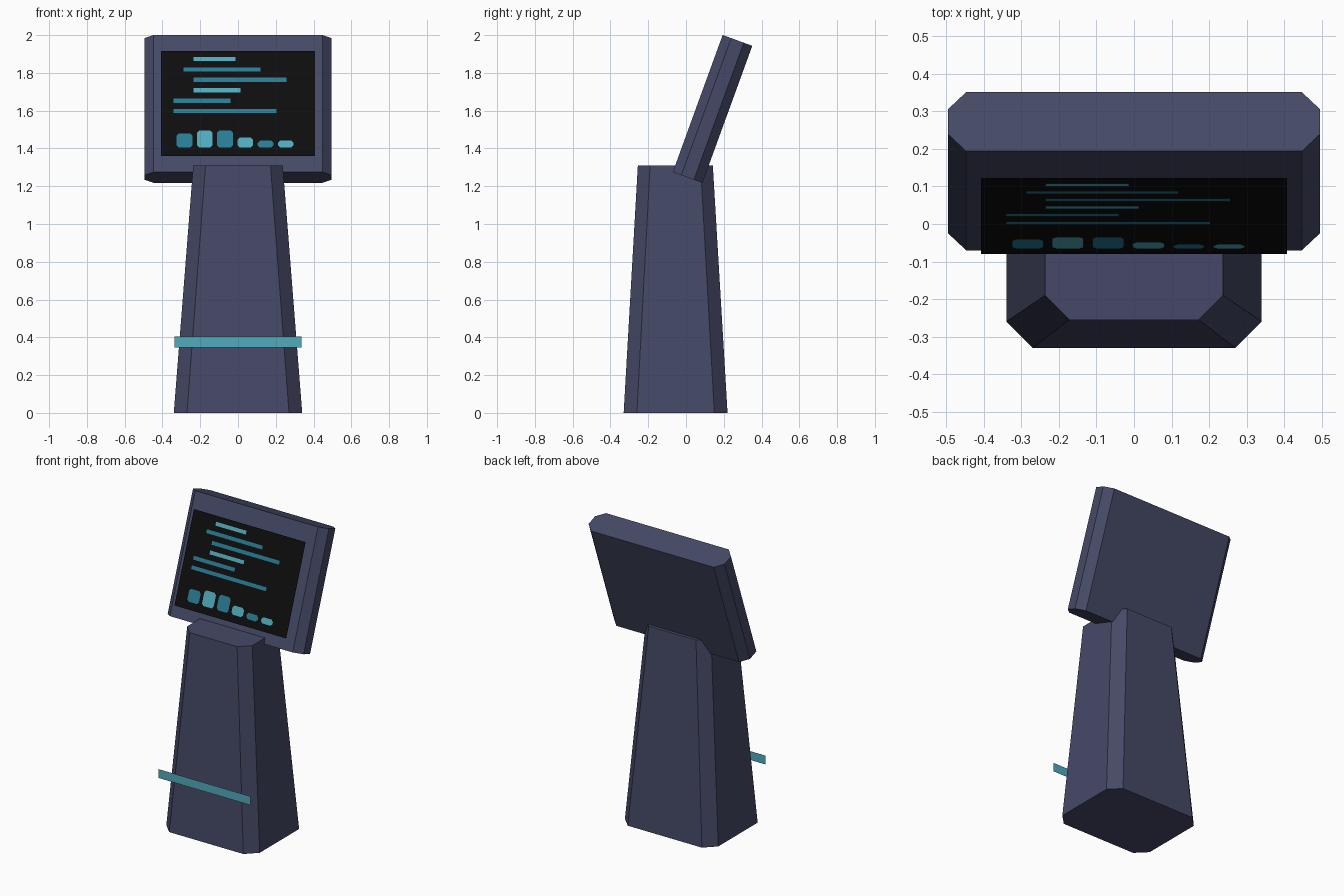
import bpy, bmesh, math
from mathutils import Vector

if "Cube" in bpy.data.objects:
    bpy.data.objects.remove(bpy.data.objects["Cube"])


def srgb(*c):
    return tuple((v / 255 / 12.92) if v < 10 else ((v / 255 + 0.055) / 1.055) ** 2.4 for v in c) + (1,)


def material(name, *rgb):
    m = bpy.data.materials.new(name)
    m.diffuse_color = srgb(*rgb)
    m.use_nodes = True
    m.node_tree.nodes["Principled BSDF"].inputs["Base Color"].default_value = m.diffuse_color
    return m


BODY = material("slate_blue", 69, 73, 102)
BLACK = material("screen_black", 13, 13, 13)
LIGHT = material("light_teal", 81, 171, 188)
DARK = material("dark_teal", 40, 124, 148)


def finish(name, bm, mat, solid=True):
    if solid:
        bmesh.ops.recalc_face_normals(bm, faces=bm.faces[:])
    me = bpy.data.meshes.new(name)
    bm.to_mesh(me)
    bm.free()
    me.materials.append(mat)
    ob = bpy.data.objects.new(name, me)
    bpy.context.collection.objects.link(ob)
    return ob


def chamfered(x0, x1, y0, y1, c):
    """Rectangle outline with cut corners, counter-clockwise."""
    return [(x0 + c, y0), (x1 - c, y0), (x1, y0 + c), (x1, y1 - c),
            (x1 - c, y1), (x0 + c, y1), (x0, y1 - c), (x0, y0 + c)]


def loft(name, lower, upper, mat):
    """Closed solid between two matching rings of points."""
    bm = bmesh.new()
    a = [bm.verts.new(p) for p in lower]
    b = [bm.verts.new(p) for p in upper]
    n = len(a)
    bm.faces.new(a[::-1])
    bm.faces.new(b)
    for i in range(n):
        j = (i + 1) % n
        bm.faces.new((a[i], a[j], b[j], b[i]))
    return finish(name, bm, mat)


def plate(name, points, mat):
    bm = bmesh.new()
    bm.faces.new([bm.verts.new(p) for p in points])
    return finish(name, bm, mat, False)


# Tapered pedestal with cut corners
loft("pedestal",
     [(x, y, 0) for x, y in chamfered(-0.34, 0.34, -0.33, 0.22, 0.07)],
     [(x, y, 1.31) for x, y in chamfered(-0.237, 0.237, -0.255, 0.142, 0.065)], BODY)

# Tilted display housing: cut-corner outline swept along the tilt
TILT = math.radians(20)
UP = Vector((0, math.sin(TILT), math.cos(TILT)))
BACK = Vector((0, math.cos(TILT), -math.sin(TILT)))
base = Vector((0, -0.07, 1.275))
ring = [base + Vector((x, 0, 0)) + BACK * d for x, d in chamfered(-0.495, 0.495, 0, 0.167, 0.048)]
loft("display_housing", ring, [p + UP * 0.772 for p in ring], BODY)


# Screen sheet floating just in front of the housing
def on_screen(x, z, lift=0.0):
    return Vector((x, -0.08 + (z - 1.36) * math.tan(TILT), z)) - BACK * lift


plate("screen", [on_screen(x, z) for x, z in
                 ((-0.407, 1.36), (0.407, 1.36), (0.407, 1.917), (-0.407, 1.917))], BLACK)

# Text-like lines on the screen: left, right, row, colour
LINES = [(-0.235, -0.013, LIGHT), (-0.288, 0.119, DARK), (-0.235, 0.257, DARK),
         (-0.235, 0.013, LIGHT), (-0.341, -0.04, DARK), (-0.341, 0.204, DARK)]
for i, (x0, x1, mat) in enumerate(LINES):
    z = 1.873 - i * 0.0553
    plate(f"screen_line_{i + 1}", [on_screen(x, zz, 0.003) for x, zz in
          ((x0, z - 0.011), (x1, z - 0.011), (x1, z + 0.011), (x0, z + 0.011))], mat)

# Bar chart blocks along the bottom of the screen
for i, h in enumerate((0.074, 0.09, 0.09, 0.053, 0.036, 0.036)):
    x = -0.283 + i * 0.1072
    outline = chamfered(x - 0.042, x + 0.042, 1.404, 1.404 + h, 0.012)
    plate(f"chart_block_{i + 1}", [on_screen(px, pz, 0.003) for px, pz in outline],
          LIGHT if i % 2 else DARK)

# Accent strip in front of the pedestal
plate("accent_strip", [(-0.335, -0.35, 0.347), (0.335, -0.35, 0.347),
                       (0.335, -0.35, 0.405), (-0.335, -0.35, 0.405)], LIGHT)
